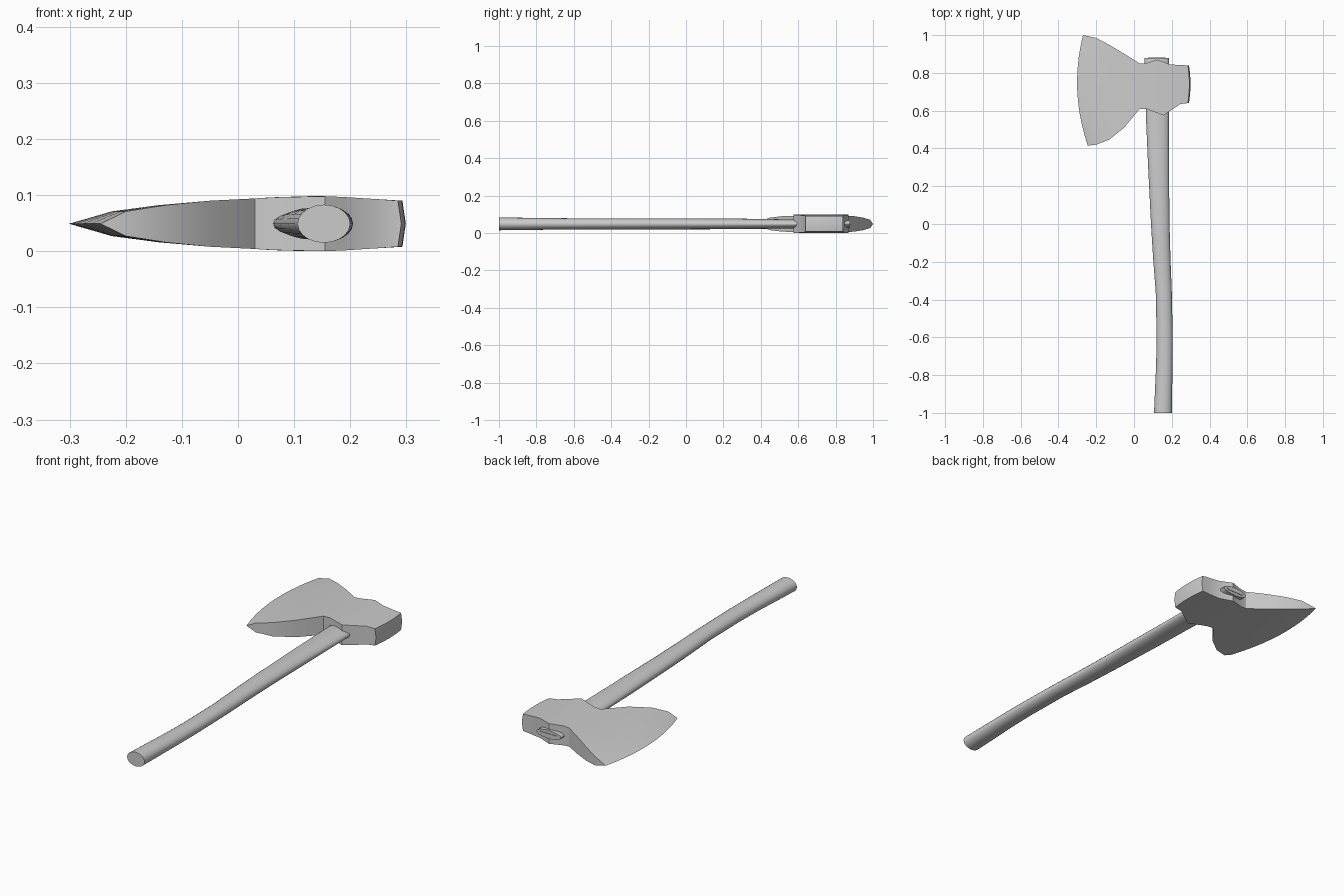
import bpy, bmesh, math

if "Cube" in bpy.data.objects:
    bpy.data.objects.remove(bpy.data.objects["Cube"])

ZC = 0.049  # mid plane of the axe


def finish(name, bm, angle):
    bmesh.ops.remove_doubles(bm, verts=bm.verts, dist=1e-5)
    bmesh.ops.recalc_face_normals(bm, faces=bm.faces)
    me = bpy.data.meshes.new(name)
    bm.to_mesh(me)
    bm.free()
    ob = bpy.data.objects.new(name, me)
    bpy.context.collection.objects.link(ob)
    bpy.ops.object.select_all(action='DESELECT')
    ob.select_set(True)
    bpy.context.view_layer.objects.active = ob
    bpy.ops.object.shade_smooth_by_angle(angle=math.radians(angle))
    return ob


def loft(bm, rings, cap=True):
    vs = [[bm.verts.new(p) for p in r] for r in rings]
    n = len(vs[0])
    for a, b in zip(vs, vs[1:]):
        for i in range(n):
            k = (i + 1) % n
            bm.faces.new((a[i], a[k], b[k], b[i]))
    if cap:
        bm.faces.new(vs[0])
        bm.faces.new(vs[-1])
    return vs


# axe head: columns from cutting edge to poll
# (x low, y low, x high, y high, bow in x, half thickness)
columns = [
    (-0.245, 0.415, -0.270, 1.000, -0.043, 0.000),
    (-0.200, 0.420, -0.200, 0.985, -0.025, 0.022),
    (-0.130, 0.447, -0.130, 0.948, -0.012, 0.033),
    (-0.050, 0.512, -0.050, 0.900, 0, 0.041),
    (0.030, 0.610, 0.030, 0.850, 0, 0.045),
    (0.065, 0.610, 0.060, 0.850, 0, 0.047),
    (0.155, 0.575, 0.125, 0.870, 0, 0.049),
    (0.190, 0.598, 0.190, 0.845, 0, 0.0475),
    (0.245, 0.635, 0.245, 0.841, 0, 0.044),
    (0.285, 0.640, 0.285, 0.840, 0.008, 0.041),
]
ROWS = 10


def column_point(c, i):
    t = i / ROWS
    x = c[0] + (c[2] - c[0]) * t + c[4] * 4 * t * (1 - t)
    return x, c[1] + (c[3] - c[1]) * t


bm = bmesh.new()
rings = []
for c in columns:
    pts = [column_point(c, i) for i in range(ROWS + 1)]
    rings.append([(x, y, ZC + c[5]) for x, y in pts]
                 + [(x, y, ZC - c[5]) for x, y in reversed(pts)])
vs = loft(bm, rings, cap=False)

# domed poll face
n = 2 * ROWS + 2
end = vs[-1]
mid = [bm.verts.new((end[i].co.x + 0.006, end[i].co.y, ZC)) for i in range(ROWS + 1)]
for i in range(ROWS):
    bm.faces.new((end[i], end[i + 1], mid[i + 1], mid[i]))
    bm.faces.new((mid[i], mid[i + 1], end[n - 2 - i], end[n - 1 - i]))
bm.faces.new((end[0], mid[0], end[n - 1]))
bm.faces.new((end[ROWS], mid[ROWS], end[ROWS + 1]))
finish("axe_head", bm, 30)

# curved wooden handle: (y, x left, x right, half thickness)
stations = [
    (-1.00, 0.106, 0.200, 0.034), (-0.88, 0.111, 0.202, 0.033),
    (-0.75, 0.117, 0.204, 0.031), (-0.60, 0.120, 0.205, 0.030),
    (-0.36, 0.115, 0.200, 0.029), (-0.18, 0.101, 0.193, 0.029),
    (0.00, 0.090, 0.188, 0.029), (0.30, 0.075, 0.185, 0.028),
    (0.55, 0.064, 0.184, 0.024), (0.70, 0.060, 0.184, 0.022),
    (0.878, 0.055, 0.186, 0.020),
]
SIDES = 20
bm = bmesh.new()
rings = []
for y, x0, x1, h in stations:
    ring = []
    for k in range(SIDES):
        a = 2 * math.pi * k / SIDES
        ring.append(((x0 + x1) / 2 + (x1 - x0) / 2 * math.cos(a), y, ZC + h * math.sin(a)))
    rings.append(ring)
loft(bm, rings)
finish("handle", bm, 40)

# thin wedge driven into the eye
bm = bmesh.new()
loft(bm, [[(0.075, y, ZC - w), (0.166, y, ZC - w), (0.166, y, ZC + w), (0.075, y, ZC + w)]
          for y, w in ((0.80, 0.002), (0.881, 0.005))])
finish("eye_wedge", bm, 30)
